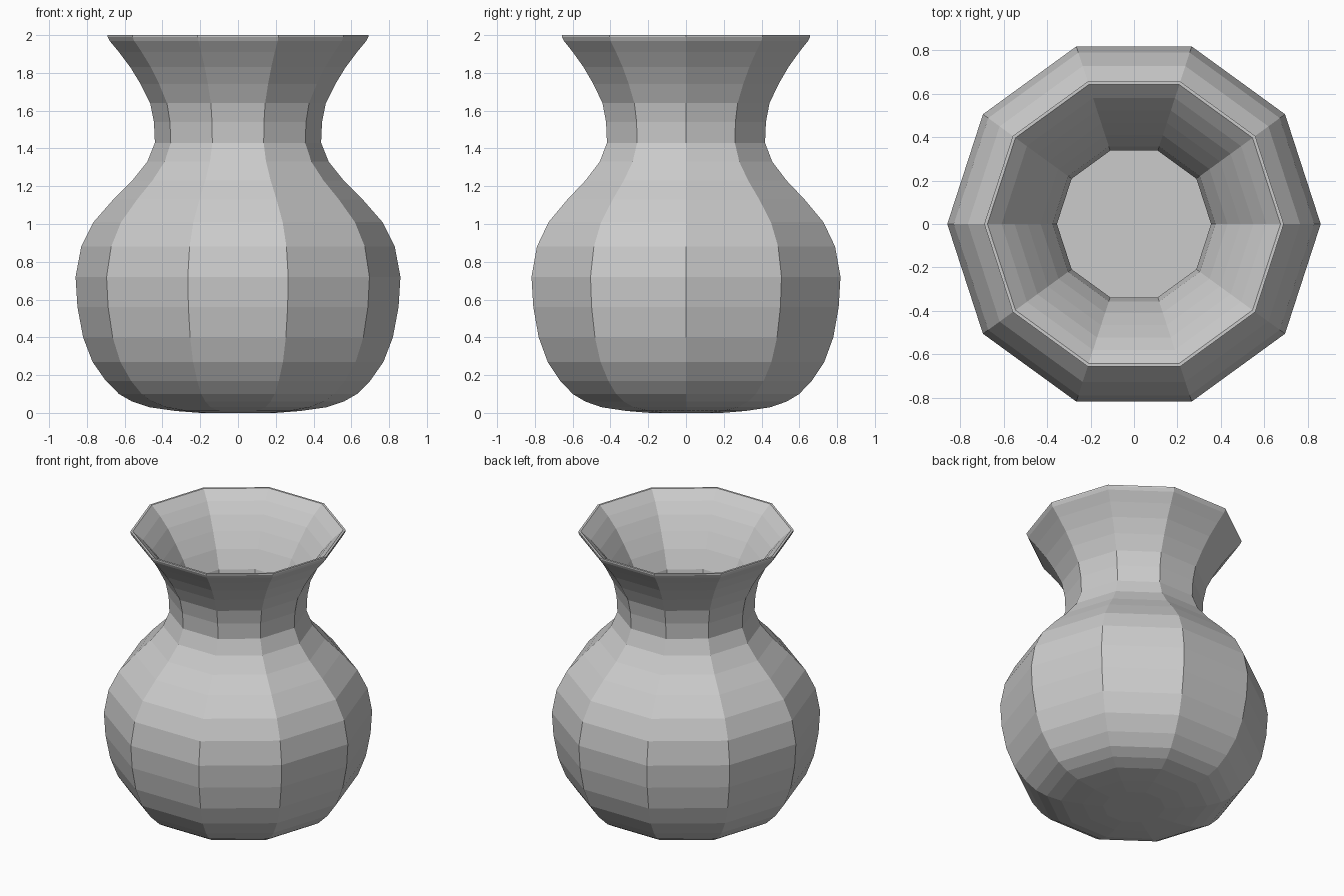
import bpy
import bmesh
from math import cos, sin, tau

SIDES = 10

cube = bpy.data.objects.get("Cube")
if cube:
    bpy.data.objects.remove(cube, do_unlink=True)

# Single matte grey clay
clay = bpy.data.materials.new("grey_clay")
clay.use_nodes = True
grey = (0.6, 0.6, 0.6, 1.0)
clay.diffuse_color = grey
clay.node_tree.nodes["Principled BSDF"].inputs["Base Color"].default_value = grey

# Outer wall, foot to rim: (radius, height)
outer = [(0.20, 0.0), (0.33, 0.01), (0.47, 0.03), (0.56, 0.06), (0.63, 0.10),
         (0.70, 0.17), (0.77, 0.27), (0.82, 0.40), (0.85, 0.56), (0.86, 0.72),
         (0.83, 0.88), (0.765, 1.01), (0.66, 1.13), (0.56, 1.23), (0.48, 1.33),
         (0.44, 1.43), (0.445, 1.54), (0.465, 1.64), (0.515, 1.74),
         (0.57, 1.83), (0.63, 1.91), (0.68, 1.97), (0.69, 1.99), (0.69, 2.0)]

# Inner wall, rim to floor
inner = [(0.675, 2.0), (0.61, 1.94), (0.55, 1.87), (0.49, 1.78), (0.43, 1.68),
         (0.375, 1.56), (0.355, 1.43), (0.40, 1.29), (0.48, 1.18), (0.59, 1.07),
         (0.69, 0.96), (0.75, 0.85), (0.775, 0.72), (0.765, 0.56), (0.735, 0.42),
         (0.69, 0.31), (0.63, 0.22), (0.55, 0.15), (0.45, 0.10), (0.36, 0.08)]


def lathe(name, profile, sides):
    """Turn a profile into a faceted solid, capped at both ends."""
    bm = bmesh.new()
    rings = [[bm.verts.new((r * cos(tau * i / sides), r * sin(tau * i / sides), z))
              for i in range(sides)] for r, z in profile]
    for low, high in zip(rings, rings[1:]):
        for i in range(sides):
            j = (i + 1) % sides
            bm.faces.new((low[i], low[j], high[j], high[i]))
    bm.faces.new(rings[0][::-1])   # foot
    bm.faces.new(rings[-1])        # inside floor
    mesh = bpy.data.meshes.new(name)
    bm.to_mesh(mesh)
    bm.free()
    mesh.materials.append(clay)
    obj = bpy.data.objects.new(name, mesh)
    bpy.context.collection.objects.link(obj)
    return obj


# Faceted vase: wall, rim and hollow in one turned surface
lathe("vase", outer + inner, SIDES)
